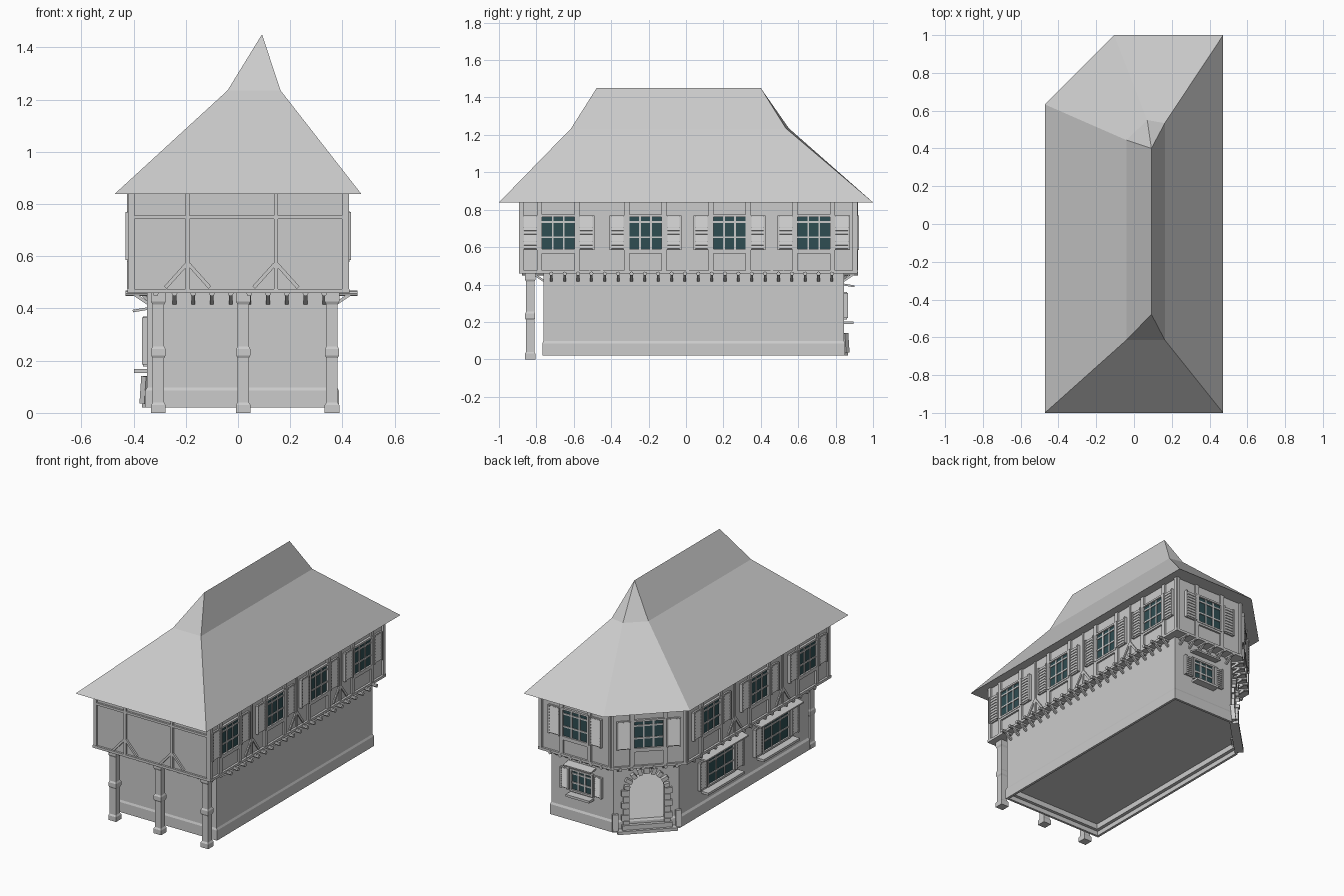
import bpy, bmesh
from math import sin, cos, pi, radians
from mathutils import Matrix, Vector

cube = bpy.data.objects.get("Cube")
if cube:
    bpy.data.objects.remove(cube)


def material(name, rgb):
    m = bpy.data.materials.new(name)
    m.use_nodes = True
    m.diffuse_color = (*rgb, 1)
    m.node_tree.nodes["Principled BSDF"].inputs["Base Color"].default_value = (*rgb, 1)
    return m


GREY = material("stone_grey", (0.6, 0.6, 0.6))
GLASS = material("dark_teal_glass", (0.028, 0.075, 0.085))


def finish(name, bm, mat=GREY):
    bmesh.ops.recalc_face_normals(bm, faces=bm.faces)
    mesh = bpy.data.meshes.new(name)
    bm.to_mesh(mesh)
    bm.free()
    mesh.materials.append(mat)
    ob = bpy.data.objects.new(name, mesh)
    bpy.context.collection.objects.link(ob)


# Wall space: u runs along the wall, d points outward, z is up
def wall(x, y, deg):
    return Matrix.Translation((x, y, 0)) @ Matrix.Rotation(radians(deg), 4, "Z")


def box(bm, M, u, d, z):
    c = Vector((sum(u) / 2, -sum(d) / 2, sum(z) / 2))
    size = (u[1] - u[0], d[1] - d[0], z[1] - z[0], 1)
    bmesh.ops.create_cube(bm, size=1, matrix=M @ Matrix.Translation(c) @ Matrix.Diagonal(size))


def beam(bm, M, p, q, w, t):
    # Bar between two (u, d, z) points
    a, b = Vector((p[0], -p[1], p[2])), Vector((q[0], -q[1], q[2]))
    rot = (b - a).to_track_quat("Z", "Y").to_matrix().to_4x4()
    size = Matrix.Diagonal((w, t, (b - a).length, 1))
    bmesh.ops.create_cube(bm, size=1, matrix=M @ Matrix.Translation((a + b) / 2) @ rot @ size)


def loft(bm, rings, hollow=False):
    # Skin a stack of equal rings, then cap the ends or join last to first
    vs = [[bm.verts.new(p) for p in r] for r in rings]
    n = len(vs[0])
    for a, b in zip(vs, vs[1:] + (vs[:1] if hollow else [])):
        for i in range(n):
            bm.faces.new((a[i], a[(i + 1) % n], b[(i + 1) % n], b[i]))
    if not hollow:
        bm.faces.new(vs[0][::-1])
        bm.faces.new(vs[-1])


def footprint(x0, x1, y0, y1, k, z):
    # Rectangle with the back corner cut along y - x = k
    return [(x0, y0, z), (x1, y0, z), (x1, y1, z), (y1 - k, y1, z), (x0, x0 + k, z)]


up_front, up_left, up_back = wall(0, -0.88, 0), wall(0.413, 0, 90), wall(0, 0.905, 180)
up_right, up_corner = wall(-0.41, 0, 270), wall(-0.2525, 0.7475, 225)
lo_front, lo_left, lo_back = wall(0, -0.763, 0), wall(0.38, 0, 90), wall(0, 0.845, 180)
lo_right, lo_corner = wall(-0.348, 0, 270), wall(-0.209, 0.706, 225)

# Ground floor walls, with an arched doorway through the cut corner
R, SPRING, SILL = 0.108, 0.29, 0.075
arch = [(R * cos(pi * i / 12), SPRING + R * sin(pi * i / 12)) for i in range(13)]
bm = bmesh.new()
for M, a, b in ((lo_front, -0.348, 0.38), (lo_left, -0.763, 0.845),
                (lo_back, -0.38, 0.07), (lo_right, -0.567, 0.763)):
    box(bm, M, (a, b), (-0.03, 0), (0.05, 0.47))
H = 0.1965
outline = [(R, SILL), (H, SILL), (H, 0.47), (-H, 0.47), (-H, SILL), (-R, SILL)] + arch[::-1]
loft(bm, [[lo_corner @ Vector((u, -d, z)) for u, z in outline] for d in (-0.03, 0)])
finish("ground_floor_walls", bm)

# Hollow plinth ring and the floor inside it
bm = bmesh.new()
base, inner = (-0.356, 0.386, -0.768, 0.851, 0.924), (-0.34, 0.37, -0.753, 0.835, 0.901)
loft(bm, [footprint(*base, 0.02), footprint(*base, 0.085),
          footprint(-0.348, 0.38, -0.763, 0.845, 0.915, 0.098),
          footprint(*inner, 0.098), footprint(*inner, 0.02)], hollow=True)
finish("plinth", bm)
bm = bmesh.new()
loft(bm, [footprint(*inner, z) for z in (0.085, 0.095)])
finish("ground_floor", bm)

# Upper floor
bm = bmesh.new()
loft(bm, [footprint(-0.41, 0.413, -0.88, 0.905, 1.0, z) for z in (0.468, 0.842)])
finish("upper_floor_walls", bm)
bm = bmesh.new()
loft(bm, [footprint(-0.424, 0.427, -0.893, 0.918, 1.019, z) for z in (0.459, 0.475)])
finish("floor_band", bm)

# Flared hip roof
bm = bmesh.new()
eave = [bm.verts.new(p) for p in footprint(-0.472, 0.472, -1, 1, 1.105, 0.839)]
kink = [bm.verts.new((x, y, 1.235)) for x, y in
        ((-0.04, -0.614), (0.163, -0.614), (0.163, 0.534), (0.07, 0.55), (-0.04, 0.444))]
rf, rb = bm.verts.new((0.092, -0.478, 1.45)), bm.verts.new((0.092, 0.4, 1.45))
for i in range(5):
    j = (i + 1) % 5
    bm.faces.new((eave[i], eave[j], kink[j], kink[i]))
for f in ((kink[0], kink[1], rf), (kink[1], kink[2], rb, rf), (kink[2], kink[3], rb),
          (kink[3], kink[4], rb), (kink[4], kink[0], rf, rb), eave[::-1]):
    bm.faces.new(f)
finish("roof", bm)

# Porch posts with base, collar and cap
bm = bmesh.new()
profile = [(0.028, 0), (0.028, 0.03), (0.022, 0.04), (0.022, 0.21), (0.027, 0.22),
           (0.027, 0.245), (0.022, 0.255), (0.022, 0.415), (0.028, 0.427), (0.028, 0.465)]
for cx in (-0.305, 0.02, 0.36):
    loft(bm, [[(cx + a * r, -0.833 + b * r, z) for a, b in ((-1, -1), (1, -1), (1, 1), (-1, 1))]
              for r, z in profile])
finish("porch_posts", bm)

timber, frames, shutters, glass = (bmesh.new() for _ in range(4))
T = (-0.004, 0.012)


def braced_stud(M, u, w, spread, depth):
    box(timber, M, (u - w / 2, u + w / 2), (-0.004, depth), (0.475, 0.842))
    for s in (-1, 1):
        beam(timber, M, (u + s * 0.004, depth - 0.007, 0.57), (u + s * spread, depth - 0.007, 0.48),
             0.014, 0.014)


def window(M, u, z0, z1, w, sw):
    h = w / 2
    box(glass, M, (u - h, u + h), (-0.004, 0.004), (z0, z1))
    # Frame and glazing bars
    for s in (-1, 1):
        e = u + s * (h + 0.006)
        box(frames, M, (e - 0.007, e + 0.007), (-0.004, 0.015), (z0 - 0.012, z1 + 0.01))
        c = u + s * w / 6
        box(frames, M, (c - 0.005, c + 0.005), (0, 0.009), (z0, z1))
    for z in (z0 - 0.006, z1 + 0.004):
        box(frames, M, (u - h, u + h), (-0.004, 0.015), (z - 0.006, z + 0.006))
    for t in (0.36, 0.83):
        z = z0 + t * (z1 - z0)
        box(frames, M, (u - h, u + h), (0, 0.009), (z - 0.005, z + 0.005))
    # Louvred shutters
    for s in (-1, 1):
        c = u + s * (h + 0.02 + sw / 2)
        a, b = c - sw / 2, c + sw / 2
        box(shutters, M, (a, b), (0, 0.01), (z0 - 0.005, z1 + 0.005))
        for e in ((a, a + 0.01), (b - 0.01, b)):
            box(shutters, M, e, (0, 0.02), (z0 - 0.005, z1 + 0.005))
        step = (z1 - z0) / 9
        for i in range(9):
            z = z0 + (i + 0.5) * step
            beam(shutters, M, (c, 0.011, z + 0.45 * step), (c, 0.016, z - 0.45 * step), sw - 0.02, 0.004)


def upper_bay(M, u):
    window(M, u, 0.59, 0.764, 0.175, 0.085)
    for s in (-1, 1):
        c = u + s * 0.1
        box(timber, M, (c - 0.014, c + 0.014), T, (0.475, 0.842))
    box(timber, M, (u - 0.1, u + 0.1), T, (0.565, 0.58))


# Upper floor timber framing and windows
for u in (-0.193, 0.145):
    braced_stud(up_front, u, 0.016, 0.085, 0.012)
box(timber, up_front, (-0.41, 0.413), T, (0.742, 0.757))
left_bays, right_bays = (-0.683, -0.217, 0.233, 0.683), (-0.335, 0.16, 0.655)
for M, bays in ((up_left, left_bays), (up_right, right_bays), (up_back, (-0.16,)), (up_corner, (0,))):
    for u in bays:
        upper_bay(M, u)
    for a, b in zip(bays, bays[1:]):
        braced_stud(M, (a + b) / 2, 0.014, 0.07, 0.007)
# Corner posts on every upper wall
for M, a, b in ((up_front, -0.41, 0.413), (up_left, -0.88, 0.905), (up_back, -0.413, 0.095),
                (up_right, -0.59, 0.88), (up_corner, -0.223, 0.223)):
    for e in ((a - 0.008, a + 0.014), (b - 0.014, b + 0.008)):
        box(timber, M, e, T, (0.475, 0.842))
finish("timber_frame", timber)

# Projecting round joists with braces under the jetty
bm = bmesh.new()
for M, a, b, d in ((lo_front, -0.315, 0.33, 0.115), (lo_left, -0.72, 0.78, 0.078),
                   (lo_back, -0.34, 0.03, 0.075), (lo_right, -0.52, 0.72, 0.082),
                   (lo_corner, -0.17, 0.17, 0.078)):
    n = round((b - a) / 0.0714)
    for i in range(n + 1):
        u = a + (b - a) * i / n
        lie = Matrix.Translation((u, -d / 2, 0.458)) @ Matrix.Rotation(pi / 2, 4, "X")
        bmesh.ops.create_cone(bm, cap_ends=True, segments=8, radius1=0.011, radius2=0.011,
                              depth=d, matrix=M @ lie)
        beam(bm, M, (u, -0.002, 0.42), (u, 0.05, 0.455), 0.014, 0.012)
finish("jetty_joists", bm)

# Ground floor windows with canopy and sill
bm = bmesh.new()
for M, u, z0, z1, w, sw, cw in ((lo_right, -0.15, 0.19, 0.36, 0.26, 0.075, 0.22),
                                (lo_right, 0.42, 0.19, 0.36, 0.26, 0.075, 0.22),
                                (lo_back, -0.157, 0.225, 0.35, 0.14, 0.06, 0.1)):
    window(M, u, z0, z1, w, sw)
    beam(bm, M, (u, -0.005, 0.4), (u, 0.055, 0.39), 2 * cw, 0.01)
    zs = z0 - 0.022
    box(bm, M, (u - cw * 0.85, u + cw * 0.85), (-0.005, 0.05), (zs - 0.015, zs))
finish("canopies_and_sills", bm)
finish("window_frames", frames)
finish("shutters", shutters)
finish("window_glass", glass, GLASS)

# Stone door surround
bm = bmesh.new()
for s in (-1, 1):
    for i in range(6):
        z, w = 0.055 + i * 0.04, 0.034 + 0.01 * (i % 2)
        box(bm, lo_corner, sorted((s * (R - 0.004), s * (R + w))), (-0.005, 0.018), (z, z + 0.037))
for i in range(9):
    t = pi * (i + 0.5) / 9
    r = R + 0.03 + 0.008 * (i % 2)
    beam(bm, lo_corner, ((R - 0.004) * cos(t), 0.007, SPRING + (R - 0.004) * sin(t)),
         (r * cos(t), 0.007, SPRING + r * sin(t)), 0.038, 0.024)
finish("door_stones", bm)

# Doorstep and leaning corner stones
bm = bmesh.new()
box(bm, lo_corner, (-0.18, 0.18), (-0.005, 0.045), (0.02, 0.04))
box(bm, lo_corner, (-0.15, 0.15), (-0.005, 0.028), (0.038, 0.07))
for s in (-1, 1):
    beam(bm, lo_corner, (s * 0.19, 0.018, 0.035), (s * 0.19, 0.008, 0.14), 0.035, 0.026)
finish("doorstep", bm)
